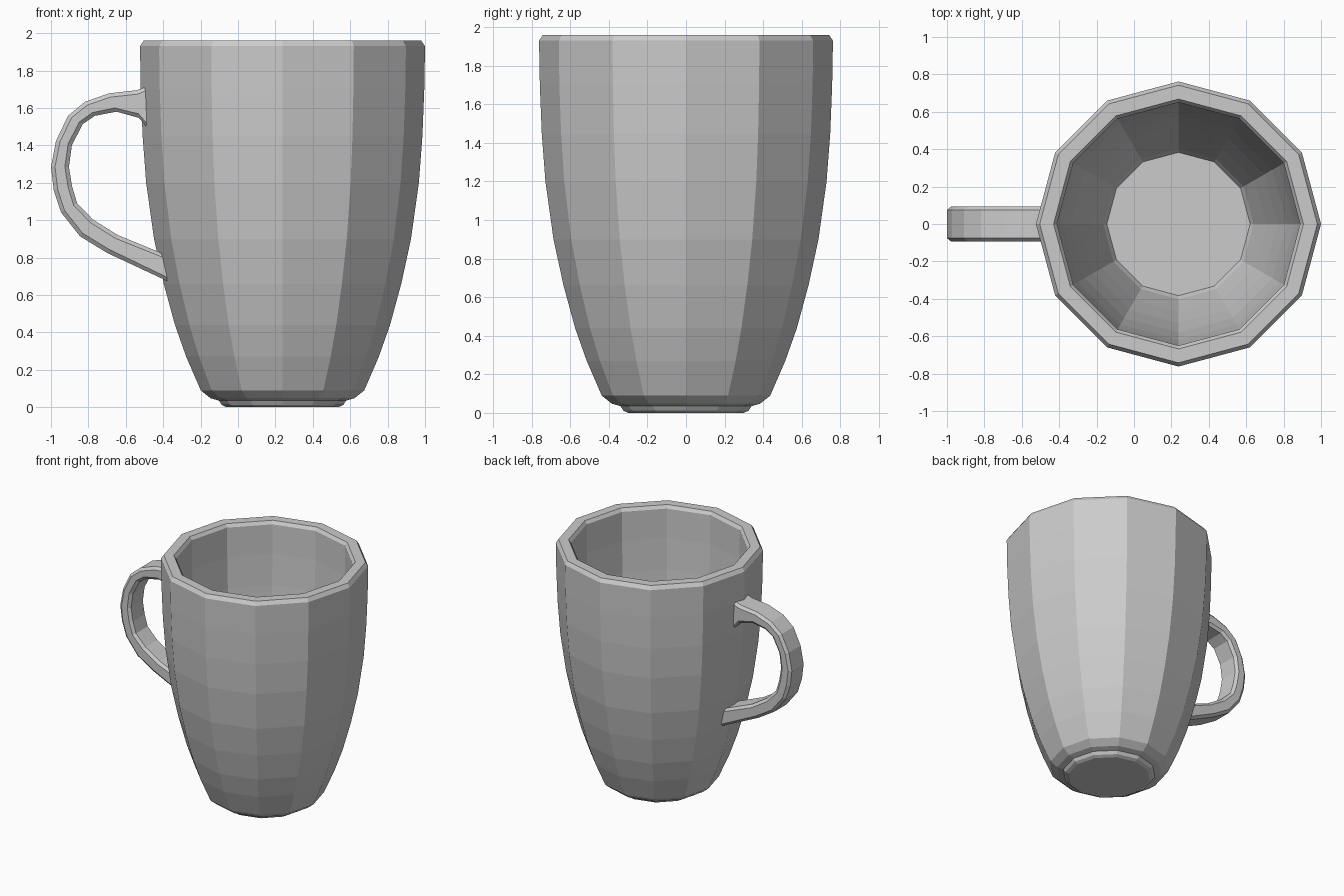
import bpy, bmesh
from math import cos, sin, pi

CX = 0.238     # axis of the cup
SIDES = 12


def finish(bm, name):
    bmesh.ops.recalc_face_normals(bm, faces=bm.faces)
    mesh = bpy.data.meshes.new(name)
    bm.to_mesh(mesh)
    bm.free()
    obj = bpy.data.objects.new(name, mesh)
    bpy.context.collection.objects.link(obj)
    return obj


def loft(name, rings):
    """Skin a list of closed vertex rings and cap both ends."""
    bm = bmesh.new()
    loops = [[bm.verts.new(p) for p in ring] for ring in rings]
    for a, b in zip(loops, loops[1:]):
        n = len(a)
        for i in range(n):
            j = (i + 1) % n
            bm.faces.new((a[i], a[j], b[j], b[i]))
    bm.faces.new(loops[0])
    bm.faces.new(loops[-1])
    return finish(bm, name)


# Cup: outside from foot to rim, then down the inside to the floor (radius, z)
profile = [
    (0.30, 0.0), (0.325, 0.012), (0.34, 0.035), (0.385, 0.048), (0.437, 0.09),
    (0.515, 0.27), (0.575, 0.44), (0.635, 0.66), (0.687, 0.90), (0.729, 1.20),
    (0.748, 1.45), (0.758, 1.70), (0.762, 1.93), (0.742, 1.96),
    (0.668, 1.96), (0.65, 1.935), (0.648, 1.70), (0.638, 1.45), (0.62, 1.20),
    (0.58, 0.90), (0.53, 0.66), (0.47, 0.43), (0.402, 0.20), (0.383, 0.165),
]
loft("cup_body", [
    [(CX + r * cos(2 * pi * i / SIDES), r * sin(2 * pi * i / SIDES), z)
     for i in range(SIDES)]
    for r, z in profile
])

# Handle: matching outer and inner edge points (x, z)
outer = [(-0.475, 1.72), (-0.50, 1.71), (-0.54, 1.695), (-0.69, 1.678), (-0.818, 1.633),
         (-0.909, 1.558), (-0.973, 1.424), (-1.0, 1.284), (-0.985, 1.16),
         (-0.947, 1.043), (-0.845, 0.914), (-0.70, 0.825), (-0.39, 0.68), (-0.36, 0.665)]
inner = [(-0.475, 1.48), (-0.495, 1.505), (-0.53, 1.547), (-0.65, 1.58), (-0.765, 1.558),
         (-0.829, 1.515), (-0.888, 1.402), (-0.904, 1.285), (-0.887, 1.18),
         (-0.86, 1.09), (-0.775, 1.003), (-0.642, 0.92), (-0.41, 0.825), (-0.37, 0.81)]
HALF, BEVEL = 0.093, 0.018


def section(o, i):
    dx, dz = i[0] - o[0], i[1] - o[1]
    t = BEVEL * 1.2 / (dx * dx + dz * dz) ** 0.5
    pts = [(0, HALF - BEVEL), (t, HALF), (1 - t, HALF), (1, HALF - BEVEL)]
    pts += [(f, -y) for f, y in reversed(pts)]
    return [(o[0] + dx * f, y, o[1] + dz * f) for f, y in pts]


loft("handle", [section(o, i) for o, i in zip(outer, inner)])
